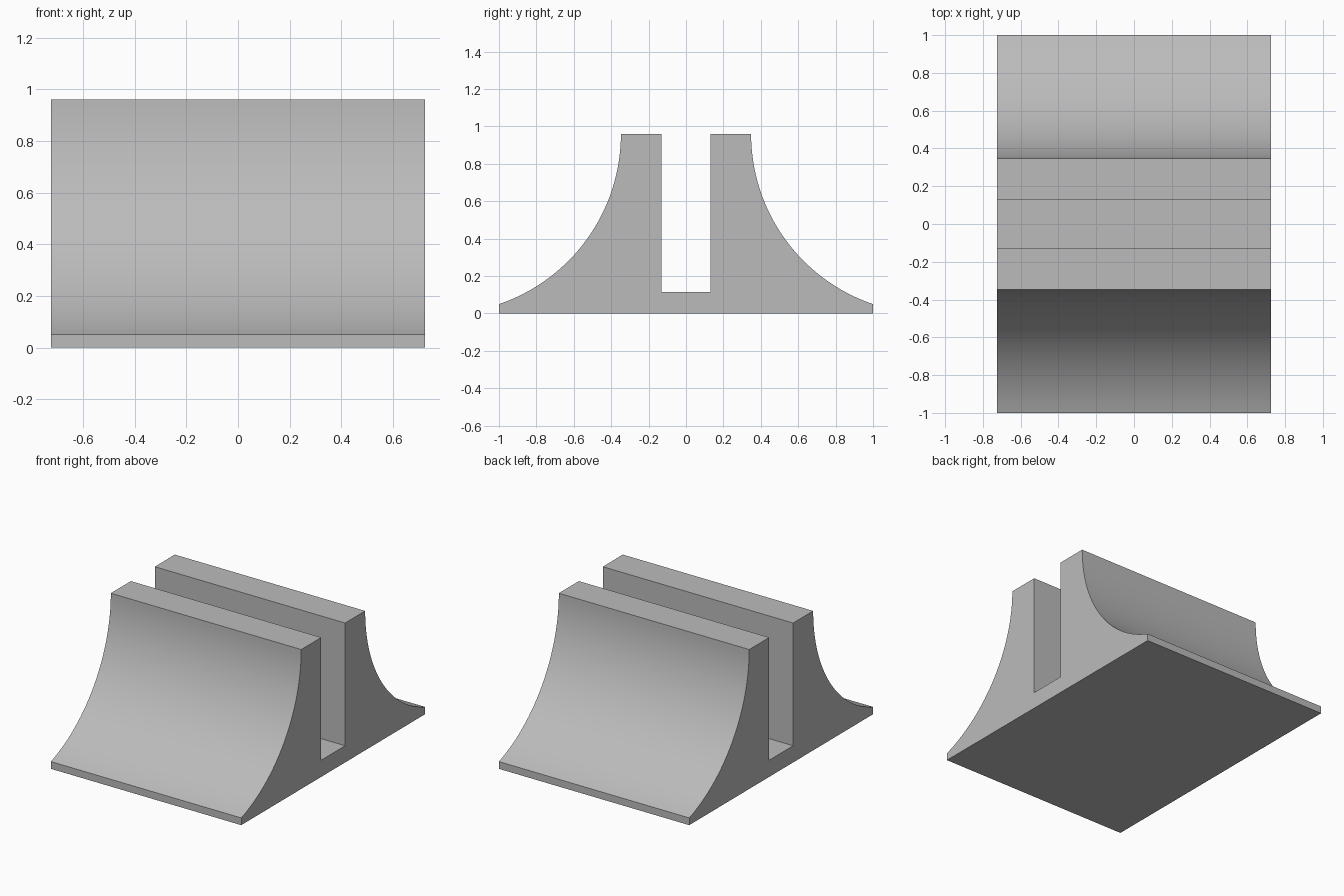
import bpy, bmesh
from math import atan2, cos, sin, pi

HALF_WIDTH, HEIGHT = 0.725, 0.96
SLOT_HALF, SLOT_FLOOR = 0.13, 0.115
TOP_EDGE, LIP = 0.348, 0.05
STEPS = 32

cube = bpy.data.objects.get("Cube")
if cube:
    bpy.data.objects.remove(cube, do_unlink=True)

# Plain grey material
grey = bpy.data.materials.new("plain_grey")
grey.use_nodes = True
colour = (0.5, 0.5, 0.5, 1)
grey.diffuse_color = colour
grey.node_tree.nodes["Principled BSDF"].inputs["Base Color"].default_value = colour

# Concave flank: an arc that is vertical at the top and ends at the thin lip
run, drop = 1 - TOP_EDGE, HEIGHT - LIP
radius = (run ** 2 + drop ** 2) / (2 * run)
sweep = atan2(drop, radius - run)
flank = []
for i in range(STEPS + 1):
    a = pi + sweep * i / STEPS
    flank.append((TOP_EDGE + radius + radius * cos(a), HEIGHT + radius * sin(a)))

# Half profile from slot floor to base corner, then its mirror image
half = [(SLOT_HALF, SLOT_FLOOR), (SLOT_HALF, HEIGHT)] + flank + [(1, 0)]
profile = half + [(-y, z) for y, z in reversed(half)]

# Extrude the profile across the width
bm = bmesh.new()
side = bm.faces.new([bm.verts.new((-HALF_WIDTH, y, z)) for y, z in profile])
extruded = bmesh.ops.extrude_face_region(bm, geom=[side], use_keep_orig=True)
moved = [v for v in extruded["geom"] if isinstance(v, bmesh.types.BMVert)]
bmesh.ops.translate(bm, verts=moved, vec=(2 * HALF_WIDTH, 0, 0))
bmesh.ops.recalc_face_normals(bm, faces=bm.faces)
mesh = bpy.data.meshes.new("slotted_stand")
bm.to_mesh(mesh)
bm.free()
mesh.materials.append(grey)

stand = bpy.data.objects.new("slotted_stand", mesh)
bpy.context.collection.objects.link(stand)
bpy.ops.object.select_all(action="DESELECT")
stand.select_set(True)
bpy.context.view_layer.objects.active = stand
bpy.ops.object.shade_smooth_by_angle(angle=pi / 6)
